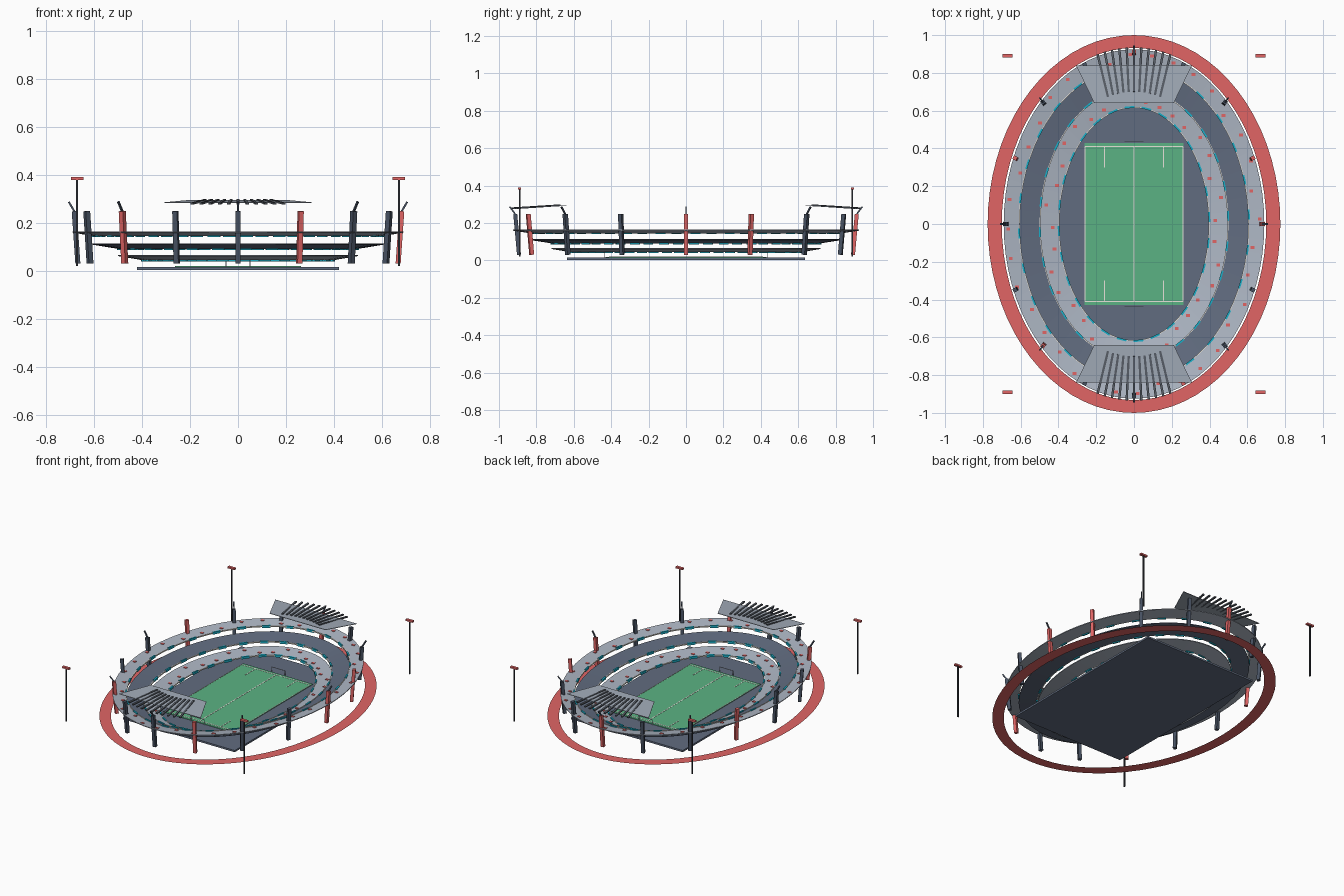
import bpy, bmesh, math, random
from mathutils import Vector, Matrix

random.seed(4)
if "Cube" in bpy.data.objects:
    bpy.data.objects.remove(bpy.data.objects["Cube"], do_unlink=True)


def material(name, r, g, b):
    m = bpy.data.materials.new(name)
    m.use_nodes = True
    m.diffuse_color = (r, g, b, 1)
    m.node_tree.nodes["Principled BSDF"].inputs["Base Color"].default_value = (r, g, b, 1)
    return m


pale = material("pale concrete", .42, .47, .55)
canopy_grey = material("canopy grey", .36, .41, .48)
slate = material("slate", .12, .15, .215)
red = material("red", .75, .13, .13)
green = material("grass green", .105, .45, .23)
cyan = material("cyan", .01, .43, .58)
cream = material("cream", .88, .85, .78)
rib_grey = material("rib grey", .10, .115, .14)
steel = material("dark steel", .065, .085, .125)
charcoal = material("charcoal", .035, .04, .05)


def finish(name, bm, mat):
    bmesh.ops.recalc_face_normals(bm, faces=bm.faces)
    me = bpy.data.meshes.new(name)
    bm.to_mesh(me)
    bm.free()
    me.materials.append(mat)
    ob = bpy.data.objects.new(name, me)
    bpy.context.collection.objects.link(ob)


def add_box(bm, centre, size, angle=0):
    m = Matrix.Translation(centre) @ Matrix.Rotation(angle, 4, 'Z') @ Matrix.Diagonal((*size, 1))
    bmesh.ops.create_cube(bm, size=1, matrix=m)


def add_beam(bm, start, end, width, depth):
    # Rectangular beam between two points
    start, end = Vector(start), Vector(end)
    d = end - start
    turn = d.to_track_quat('Z', 'Y').to_matrix().to_4x4()
    m = Matrix.Translation((start + end) / 2) @ turn @ Matrix.Diagonal((width, depth, d.length, 1))
    bmesh.ops.create_cube(bm, size=1, matrix=m)


def on_ellipse(a, b, t, z=0):
    return Vector((a * math.cos(t), b * math.sin(t), z))


def tangent_angle(a, b, t):
    return math.atan2(b * math.cos(t), -a * math.sin(t))


def turns(n, start=0):
    return [start + math.tau * i / n for i in range(n)]


def elliptic_ring(name, section, mat, closed=True, n=72):
    # Sweep a section of (x radius, y radius, height) points round the oval
    bm = bmesh.new()
    rings = [[bm.verts.new(on_ellipse(a, b, t, z)) for t in turns(n)] for a, b, z in section]
    pairs = list(zip(rings, rings[1:] + rings[:1])) if closed else list(zip(rings, rings[1:]))
    for p, q in pairs:
        for i in range(n):
            j = (i + 1) % n
            bm.faces.new((p[i], p[j], q[j], q[i]))
    finish(name, bm, mat)


# Ground: oval promenade, base slab and pitch
elliptic_ring("promenade", [(.70, .932, 0), (.775, 1, 0)], red, closed=False)
bm = bmesh.new()
add_box(bm, (0, 0, .009), (.84, 1.27, .012))
finish("base_slab", bm, slate)
bm = bmesh.new()
add_box(bm, (0, 0, .0165), (.525, .86, .005))
finish("pitch", bm, green)

# Pitch markings
bm = bmesh.new()
add_box(bm, (0, 0, .0195), (.006, .82, .001))
for s in (-1, 1):
    add_box(bm, (0, s * .41, .0195), (.52, .006, .001))
    add_box(bm, (s * .259, 0, .0195), (.004, .82, .001))
    for e in (-1, 1):
        add_box(bm, (s * .155, e * .355, .0195), (.005, .11, .001))
finish("pitch_markings", bm, cream)

# Goals
bm = bmesh.new()
for s in (-1, 1):
    y = s * .435
    add_beam(bm, (-.05, y, .05), (.05, y, .05), .003, .003)
    for x in (-.05, .05):
        add_beam(bm, (x, y, .015), (x, y, .05), .003, .003)
finish("goals", bm, pale)

# Raked seating tiers: inner radii, outer radii, inner and outer height
tiers = {
    "lower": (.40, .62, .50, .72, .049, .066, pale),
    "middle": (.50, .72, .61, .835, .096, .114, slate),
    "upper": (.61, .835, .69, .925, .15, .164, pale),
}
for name, (a, b, c, d, low, high, mat) in tiers.items():
    t = .005
    elliptic_ring(name + "_tier", [(a, b, low), (c, d, high), (c, d, high - t), (a, b, low - t)], mat)
    elliptic_ring(name + "_rail", [(a - .005, b - .005, low + .003), (a, b, low + .003),
                                   (a, b, low - t), (a - .005, b - .005, low - t)], cream)
    # Advertising boards along the inner rim
    bm = bmesh.new()
    for ang in turns(28, .06):
        p = on_ellipse(a - .001, b - .001, ang, low - .002)
        add_box(bm, p, (.052, .010, .016), tangent_angle(a, b, ang))
    finish(name + "_boards", bm, cyan)
    # Scattered seat blocks
    if mat is pale:
        bm = bmesh.new()
        for ang in turns(36, .03):
            f = random.choice((.3, .7))
            p = on_ellipse(a + (c - a) * f, b + (d - b) * f, ang, low + (high - low) * f + .002)
            add_box(bm, p, (.02, .016, .004))
        finish(name + "_seat_blocks", bm, red)

# Leaning perimeter columns, every third one red
dark_cols, red_cols, masts = bmesh.new(), bmesh.new(), bmesh.new()
for i, ang in enumerate(turns(16, math.tau / 16)):
    foot = on_ellipse(.667, .893, ang, .03)
    top = on_ellipse(.682, .913, ang, .248)
    add_beam(red_cols if i % 3 == 0 else dark_cols, foot, top, .021, .021)
    # Slim raking mast on alternate columns
    if i % 2 == 1:
        add_beam(masts, top, on_ellipse(.705, .943, ang, .287), .008, .008)
finish("dark_columns", dark_cols, steel)
finish("red_columns", red_cols, red)
finish("raking_masts", masts, steel)

# End canopies with fanned ribs
for s, side in ((-1, "front"), (1, "back")):
    bm = bmesh.new()
    verts = [bm.verts.new((x, s * y, z)) for x, y, z in
             ((-.307, .84, .282), (.307, .84, .282), (.21, .64, .291), (-.21, .64, .291))]
    face = bm.faces.new(verts)
    up = bmesh.ops.extrude_face_region(bm, geom=[face])["geom"]
    bmesh.ops.translate(bm, vec=(0, 0, .003), verts=[v for v in up if isinstance(v, bmesh.types.BMVert)])
    finish(side + "_canopy", bm, canopy_grey)
    bm = bmesh.new()
    for i in range(11):
        ang = math.radians(90 + (i - 5) * 3.2)
        outer = on_ellipse(.70, .935, ang, .279)
        inner = on_ellipse(.50, .70, ang, .294)
        outer.y *= s
        inner.y *= s
        add_beam(bm, outer, inner, .012, .008)
    finish(side + "_canopy_ribs", bm, rib_grey)

# Floodlights at the four corners
poles, heads = bmesh.new(), bmesh.new()
for x in (-.67, .67):
    for y in (-.89, .89):
        add_beam(poles, (x, y, .02), (x, y, .382), .008, .008)
        add_box(heads, (x, y, .384), (.052, .018, .011))
finish("floodlight_poles", poles, charcoal)
finish("floodlight_heads", heads, red)
